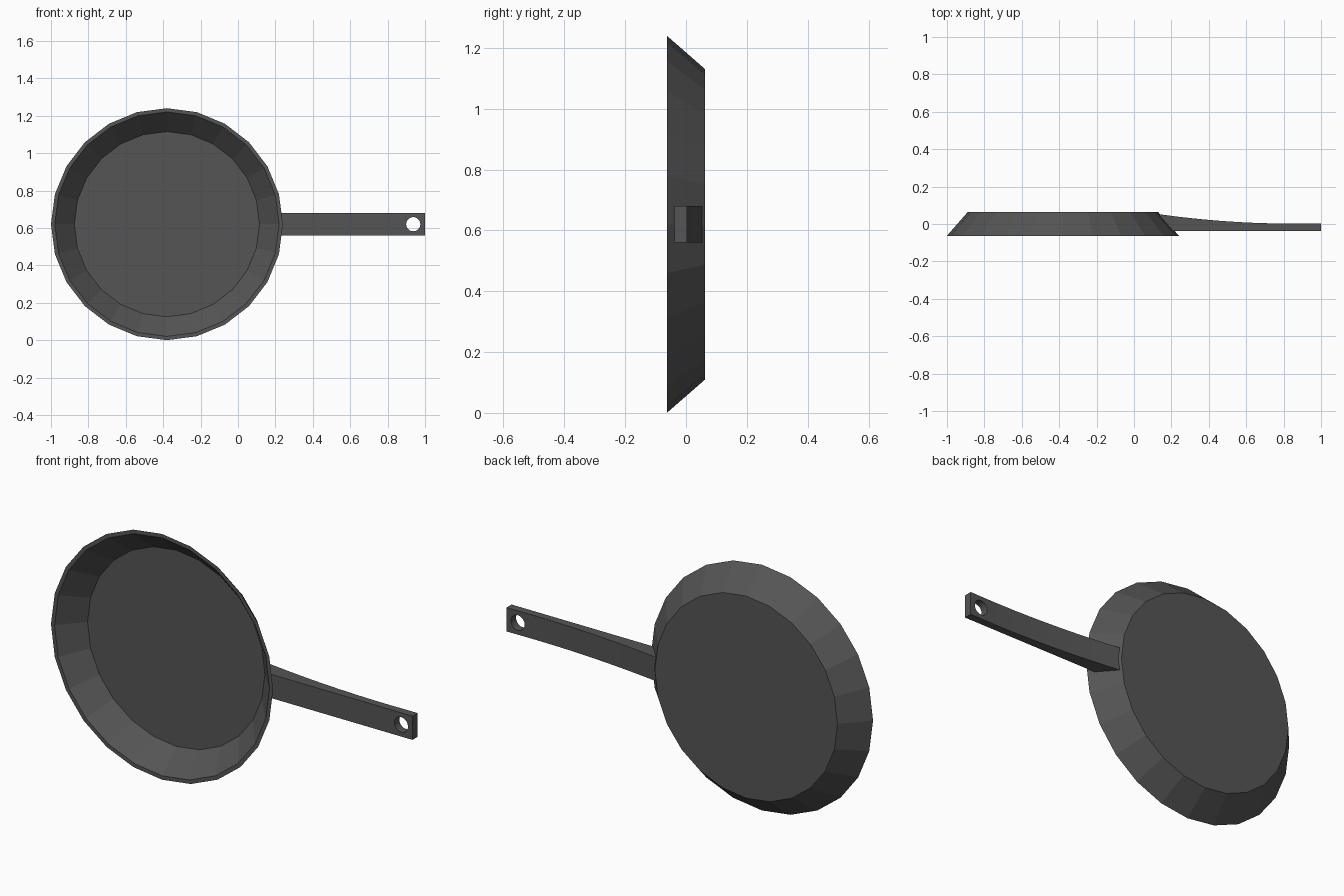
import bpy, bmesh, math

if "Cube" in bpy.data.objects:
    bpy.data.objects.remove(bpy.data.objects["Cube"])

SIDES = 24
CX, CZ = -0.38, 0.62

iron = bpy.data.materials.new("dark_iron")
iron.diffuse_color = (0.09, 0.09, 0.09, 1)
iron.use_nodes = True
iron.node_tree.nodes["Principled BSDF"].inputs["Base Color"].default_value = iron.diffuse_color


def finish(name, bm):
    bmesh.ops.recalc_face_normals(bm, faces=bm.faces)
    mesh = bpy.data.meshes.new(name)
    bm.to_mesh(mesh)
    bm.free()
    mesh.materials.append(iron)
    obj = bpy.data.objects.new(name, mesh)
    bpy.context.collection.objects.link(obj)
    return obj


# Pan body: rings (radius, y) from the back, over the rim, to the cooking floor
bm = bmesh.new()
rings = []
for r, y in [(0.51, 0.063), (0.62, -0.063), (0.60, -0.063), (0.495, 0.05)]:
    angles = [2 * math.pi * i / SIDES for i in range(SIDES)]
    rings.append([bm.verts.new((CX + r * math.cos(a), y, CZ + r * math.sin(a)))
                  for a in angles])
for a, b in zip(rings, rings[1:]):
    for i in range(SIDES):
        j = (i + 1) % SIDES
        bm.faces.new((a[i], a[j], b[j], b[i]))
bm.faces.new(rings[0])
bm.faces.new(rings[-1])
finish("pan_body", bm)

# Handle: side profile with a curved back, its root set into the sloping wall
profile = [(0.208, -0.037), (1.0, -0.037), (1.0, 0.004)]
steps = 12
for i in range(steps + 1):
    x = 0.85 + (0.13 - 0.85) * i / steps
    profile.append((x, 0.002 + 0.051 * ((0.85 - x) / 0.72) ** 2))
bm = bmesh.new()
face = bm.faces.new([bm.verts.new((x, y, CZ - 0.06)) for x, y in profile])
side = bmesh.ops.extrude_face_region(bm, geom=[face])["geom"]
bmesh.ops.translate(bm, vec=(0, 0, 0.12),
                    verts=[v for v in side if isinstance(v, bmesh.types.BMVert)])
handle = finish("handle", bm)

# Hanging hole near the handle end
bpy.ops.mesh.primitive_cylinder_add(vertices=20, radius=0.038, depth=0.3,
                                    location=(0.937, 0, CZ),
                                    rotation=(math.pi / 2, 0, 0))
cutter = bpy.context.object
cutter.name = "hole_cutter"
cutter.hide_render = True
hole = handle.modifiers.new("hole", 'BOOLEAN')
hole.operation = 'DIFFERENCE'
hole.solver = 'EXACT'
hole.object = cutter

# Apply the cut and smooth the curved surfaces
bpy.ops.object.select_all(action='DESELECT')
handle.select_set(True)
bpy.context.view_layer.objects.active = handle
bpy.ops.object.modifier_apply(modifier="hole")
bpy.ops.object.shade_smooth_by_angle(angle=math.radians(30))
bpy.data.objects.remove(cutter)
